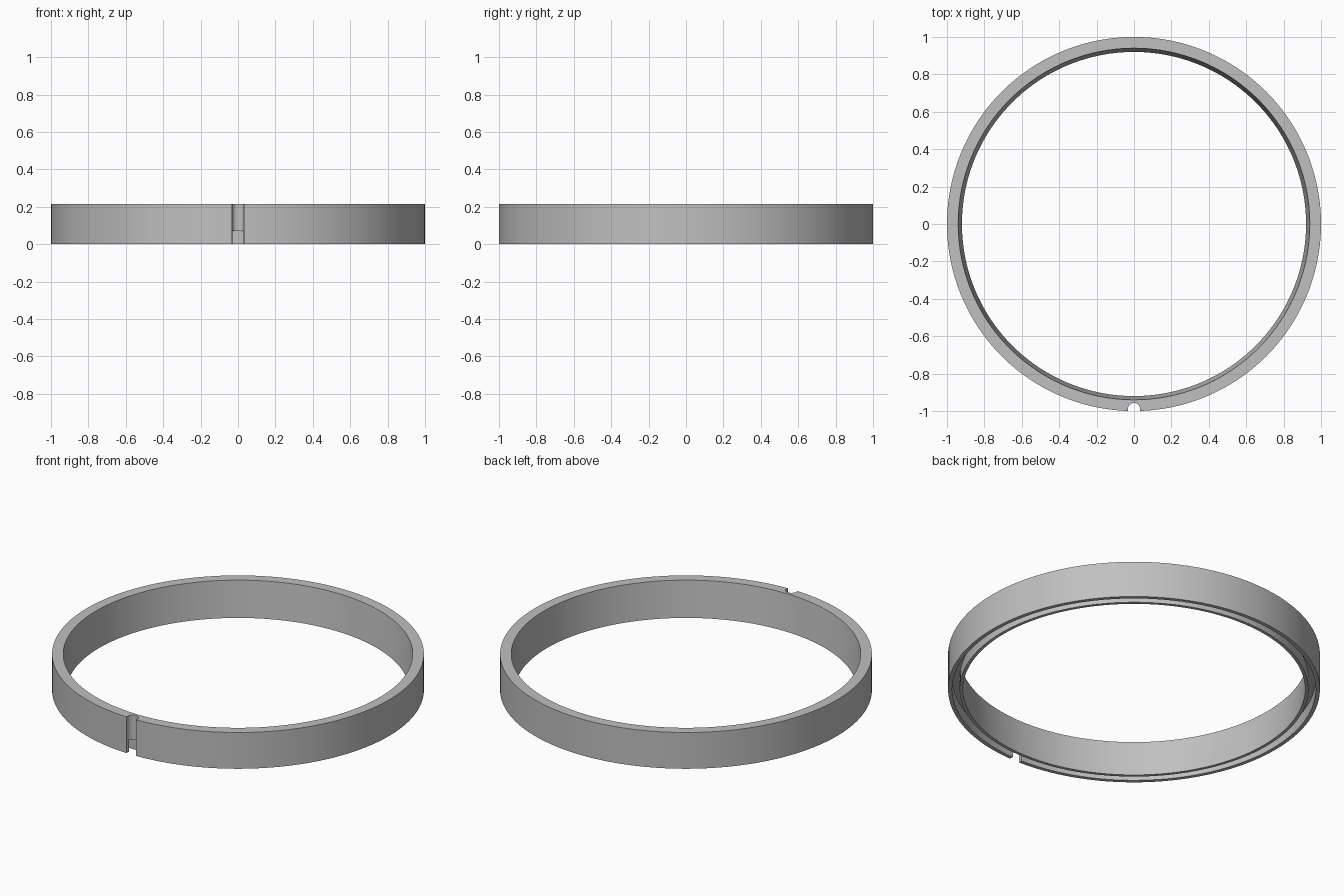
import bpy, bmesh, math

old = bpy.data.objects.get("Cube")
if old:
    bpy.data.objects.remove(old, do_unlink=True)

SEGMENTS = 160
HEIGHT = 0.215

# One plain grey for the whole ring
grey = bpy.data.materials.new("plain_grey")
grey.use_nodes = True
colour = (0.53, 0.53, 0.53, 1)
grey.diffuse_color = colour
grey.node_tree.nodes["Principled BSDF"].inputs["Base Color"].default_value = colour


def revolve(name, profile):
    """Spin a closed (radius, height) profile around z."""
    bm = bmesh.new()
    rings = []
    for i in range(SEGMENTS):
        a = 2 * math.pi * i / SEGMENTS
        rings.append([bm.verts.new((r * math.cos(a), r * math.sin(a), z)) for r, z in profile])
    n = len(profile)
    for i in range(SEGMENTS):
        a, b = rings[i], rings[(i + 1) % SEGMENTS]
        for j in range(n):
            k = (j + 1) % n
            bm.faces.new((a[j], b[j], b[k], a[k]))
    bmesh.ops.recalc_face_normals(bm, faces=bm.faces)
    mesh = bpy.data.meshes.new(name)
    bm.to_mesh(mesh)
    bm.free()
    obj = bpy.data.objects.new(name, mesh)
    bpy.context.collection.objects.link(obj)
    mesh.materials.append(grey)
    return obj


# Ring: tapered bore, straight outside, groove in the underside
ring = revolve("grooved_ring", [
    (1.0, 0), (1.0, HEIGHT), (0.94, HEIGHT), (0.92, 0),
    (0.938, 0), (0.938, 0.07), (0.978, 0.07), (0.978, 0),
])

# Round-bottomed notch down the front, breaking into the groove
bpy.ops.mesh.primitive_cylinder_add(vertices=48, radius=0.033, depth=1, location=(0, -0.99, 0.1))
cutter = bpy.context.object
cutter.name = "notch_cutter"
cutter.data.materials.append(grey)
cutter.hide_render = True

bpy.ops.object.select_all(action='DESELECT')
ring.select_set(True)
bpy.context.view_layer.objects.active = ring
notch = ring.modifiers.new("notch", 'BOOLEAN')
notch.operation = 'DIFFERENCE'
notch.solver = 'EXACT'
notch.object = cutter
bpy.ops.object.modifier_apply(modifier=notch.name)
bpy.data.objects.remove(cutter, do_unlink=True)

bpy.ops.object.shade_smooth_by_angle(angle=math.radians(30))
